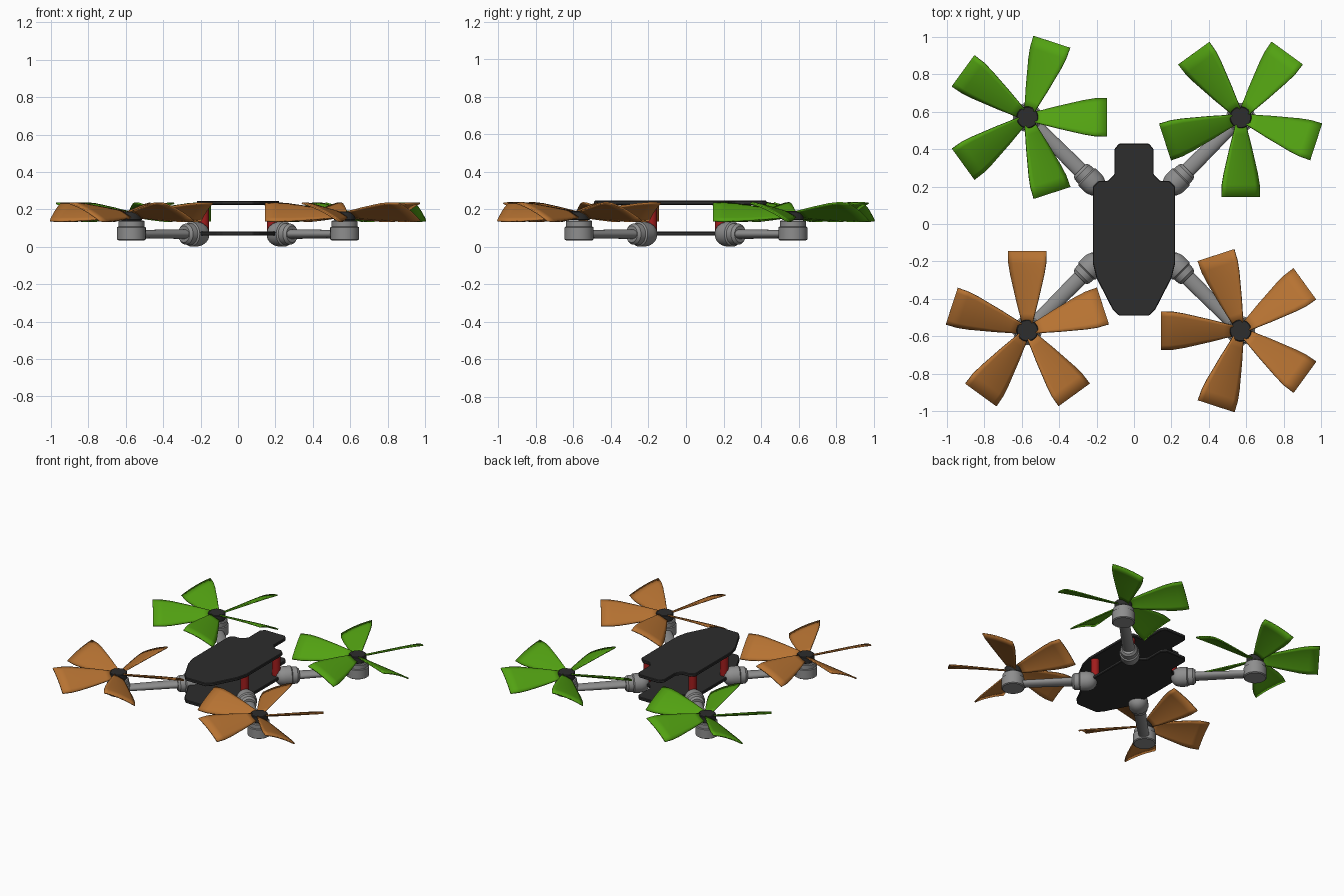
import bpy, bmesh, math
from mathutils import Matrix, Vector

if "Cube" in bpy.data.objects:
    bpy.data.objects.remove(bpy.data.objects["Cube"])


def material(name, rgb):
    m = bpy.data.materials.new(name)
    m.diffuse_color = (*rgb, 1)
    m.use_nodes = True
    m.node_tree.nodes["Principled BSDF"].inputs["Base Color"].default_value = m.diffuse_color
    return m


DARK = material("charcoal", (0.026, 0.026, 0.026))
GREY = material("mid grey", (0.27, 0.27, 0.27))
RED = material("deep red", (0.36, 0.012, 0.012))
GREEN = material("leaf green", (0.085, 0.36, 0.006))
ORANGE = material("copper orange", (0.47, 0.17, 0.032))


def finish(bm, name, mat, smooth=35):
    bmesh.ops.recalc_face_normals(bm, faces=bm.faces)
    me = bpy.data.meshes.new(name)
    bm.to_mesh(me)
    bm.free()
    ob = bpy.data.objects.new(name, me)
    bpy.context.collection.objects.link(ob)
    me.materials.append(mat)
    if smooth:
        bpy.ops.object.select_all(action='DESELECT')
        ob.select_set(True)
        bpy.context.view_layer.objects.active = ob
        bpy.ops.object.shade_smooth_by_angle(angle=math.radians(smooth))
    return ob


def lathe(name, profile, mat, matrix, sides=32):
    """Closed solid of revolution from (radius, height) points."""
    bm = bmesh.new()
    rings = [[bm.verts.new(matrix @ Vector((r * math.cos(a), r * math.sin(a), h)))
              for a in (math.tau * i / sides for i in range(sides))]
             for r, h in profile]
    for lo, hi in zip(rings, rings[1:]):
        for i in range(sides):
            j = (i + 1) % sides
            bm.faces.new((lo[i], lo[j], hi[j], hi[i]))
    bm.faces.new(rings[0])
    bm.faces.new(rings[-1])
    return finish(bm, name, mat)


# Frame plates: half outline mirrored, then extruded
HALF = [(0.08, -0.49), (0.115, -0.455), (0.2, -0.29), (0.22, -0.21), (0.22, 0.2),
        (0.19, 0.23), (0.14, 0.23), (0.105, 0.265), (0.105, 0.4), (0.08, 0.43)]


def plate(name, z, thick):
    bm = bmesh.new()
    pts = HALF + [(-x, y) for x, y in reversed(HALF)]
    face = bm.faces.new([bm.verts.new((x, y, z)) for x, y in pts])
    ext = bmesh.ops.extrude_face_region(bm, geom=[face])["geom"]
    bmesh.ops.translate(bm, vec=(0, 0, thick),
                        verts=[v for v in ext if isinstance(v, bmesh.types.BMVert)])
    ob = finish(bm, name, DARK, 0)
    bev = ob.modifiers.new("edge", 'BEVEL')
    bev.width, bev.segments = 0.004, 1


plate("upper_plate", 0.224, 0.022)
plate("lower_plate", 0.06, 0.022)

# Blade stations: distance from hub centre, half width, pitch, centre height
STATIONS = [(0.04, 0.028, 30, 0.172), (0.09, 0.04, 29, 0.174), (0.16, 0.058, 28, 0.177),
            (0.23, 0.074, 27.5, 0.180), (0.30, 0.09, 27, 0.183), (0.36, 0.1, 26, 0.185),
            (0.425, 0.102, 25, 0.186)]
CHORD = 8


def rotor(name, centre, start, mat):
    bm = bmesh.new()
    for k in range(5):
        rot = Matrix.Rotation(math.radians(start + 72 * k), 4, 'Z')
        move = Matrix.Translation((*centre, 0)) @ rot
        rows = []
        for r, half, pitch, zc in STATIONS:
            slope = math.tan(math.radians(pitch))
            row = []
            for i in range(CHORD + 1):
                s = 2 * i / CHORD - 1
                camber = 0.1 * half * (1 - s * s)
                row.append(bm.verts.new(move @ Vector(
                    (r, s * half, zc - s * half * slope + camber))))
            rows.append(row)
        for a, b in zip(rows, rows[1:]):
            for i in range(CHORD):
                bm.faces.new((a[i], b[i], b[i + 1], a[i + 1]))
    ob = finish(bm, name, mat, 40)
    sol = ob.modifiers.new("thickness", 'SOLIDIFY')
    sol.thickness, sol.offset = 0.009, 0


# Four corners: sign x, sign y, first blade angle, blade colour
CORNERS = [("back_left", -1, 1, 0, GREEN), ("back_right", 1, 1, 270, GREEN),
           ("front_left", -1, -1, 90, ORANGE), ("front_right", 1, -1, 180, ORANGE)]
SOCKET = [(0.012, 0.246), (0.036, 0.254), (0.053, 0.27), (0.062, 0.29), (0.066, 0.31),
          (0.066, 0.355), (0.058, 0.362), (0.056, 0.395), (0.044, 0.41)]
MOTOR = [(0.07, 0.035), (0.077, 0.04), (0.077, 0.104), (0.07, 0.108),
         (0.07, 0.136), (0.064, 0.141)]
HUB = [(0.054, 0.142), (0.058, 0.146), (0.058, 0.186), (0.054, 0.19)]

for label, sx, sy, start, colour in CORNERS:
    c = (0.57 * sx, 0.57 * sy)
    at = Matrix.Translation((*c, 0))
    # local z runs outward along the diagonal
    out = Vector((sx, sy, 0)).normalized()
    up = Vector((0, 0, 1))
    side = up.cross(out)
    axis = Matrix((side, up, out)).transposed().to_4x4()
    axis.translation = (0, 0, 0.068)
    lathe(label + "_socket", SOCKET, GREY, axis)
    # arm is a flattened, slightly tapering bar
    flat = axis @ Matrix.Diagonal((1, 0.62, 1, 1))
    lathe(label + "_arm", [(0.042, 0.38), (0.035, 0.77)], GREY, flat, 24)
    lathe(label + "_motor", MOTOR, GREY, at)
    lathe(label + "_hub", HUB, DARK, at)
    rotor(label + "_blades", c, start, colour)
    lathe(label + "_post", [(0.028, 0.075), (0.028, 0.23)], RED,
          Matrix.Translation((0.183 * sx, 0.183 * sy, 0)), 24)
